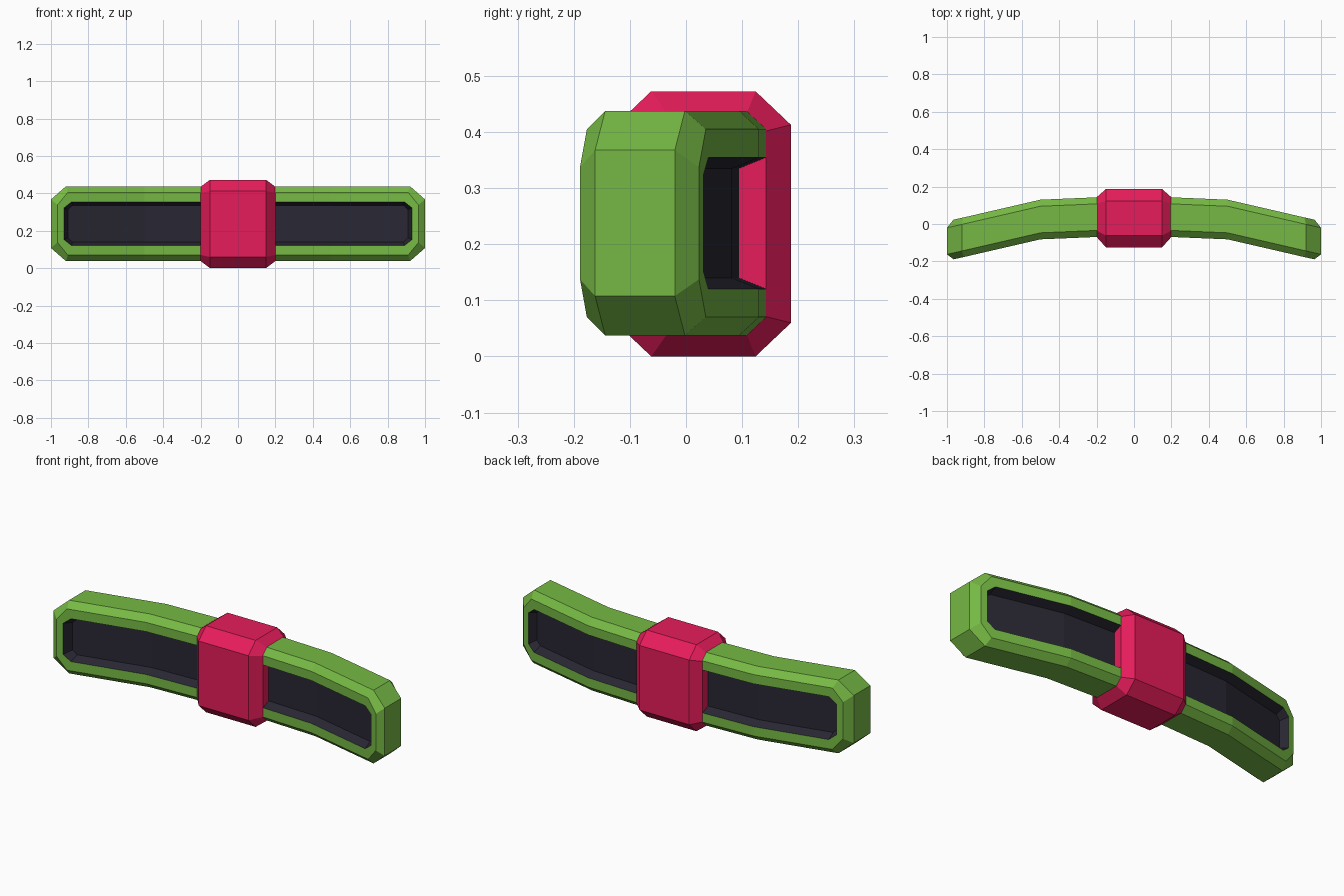
import bpy, bmesh

if "Cube" in bpy.data.objects:
    bpy.data.objects.remove(bpy.data.objects["Cube"])

CZ = 0.2375  # mid height


def material(name, rgb):
    m = bpy.data.materials.new(name)
    m.diffuse_color = (*rgb, 1)
    m.use_nodes = True
    m.node_tree.nodes["Principled BSDF"].inputs["Base Color"].default_value = m.diffuse_color
    return m


green = material("leaf green", (0.181, 0.485, 0.058))
dark = material("dark charcoal", (0.022, 0.020, 0.033))
pink = material("crimson pink", (0.80, 0.012, 0.105))


def bend(x):
    """Centre line of the bowed bar, seen from the top."""
    pts = [(0, 0.045), (0.5, 0.024), (0.92, -0.073), (0.97, -0.084), (1.0, -0.091)]
    x = abs(x)
    for (x0, y0), (x1, y1) in zip(pts, pts[1:]):
        if x <= x1:
            return y0 + (y1 - y0) * (x - x0) / (x1 - x0)
    return pts[-1][1]


def finish(bm, name, mats):
    bmesh.ops.recalc_face_normals(bm, faces=bm.faces[:])
    me = bpy.data.meshes.new(name)
    bm.to_mesh(me)
    bm.free()
    for m in mats:
        me.materials.append(m)
    ob = bpy.data.objects.new(name, me)
    bpy.context.collection.objects.link(ob)
    return ob


def bridge(bm, a, b, mat=0):
    n = len(a)
    for i in range(n):
        j = (i + 1) % n
        bm.faces.new((a[i], a[j], b[j], b[i])).material_index = mat


# Bowed bar: stacked octagonal outlines from the front recess to the back one
def bar_ring(bm, hx, cx, hz, cz, off):
    xs = [-hx, -cx, -0.5, 0, 0.5, cx, hx]
    zs = [cz, hz, hz, hz, hz, hz, cz]
    loop = list(zip(xs, zs)) + [(x, -z) for x, z in zip(xs[::-1], zs[::-1])]
    return [bm.verts.new((x, bend(x) + off, CZ + z)) for x, z in loop]


bm = bmesh.new()
half = [  # half length, corner x, half height, corner z, half depth
    (0.91, 0.885, 0.0975, 0.075, 0.058),
    (0.93, 0.89, 0.117, 0.085, 0.106),
    (0.965, 0.91, 0.1675, 0.10, 0.106),
    (1.0, 0.92, 0.20, 0.13, 0.071),
]
profile = [(*p[:4], -p[4]) for p in half] + [(*p[:4], p[4]) for p in half[::-1]]
rings = [bar_ring(bm, *p) for p in profile]
for k in range(len(rings) - 1):
    bridge(bm, rings[k], rings[k + 1], 1 if k in (0, 6) else 0)
for r in (rings[0], rings[-1]):  # recess floors
    for i in range(6):
        bm.faces.new((r[i], r[i + 1], r[12 - i], r[13 - i])).material_index = 1
finish(bm, "bowed_bar", [green, dark])


# Centre clasp: chamfered band around the middle of the bar
def clasp_ring(bm, x, yc, hy, cy, hz, cz):
    q = [(hy, cz), (cy, hz), (-cy, hz), (-hy, cz),
         (-hy, -cz), (-cy, -hz), (cy, -hz), (hy, -cz)]
    return [bm.verts.new((x, yc + y, CZ - 0.00125 + z)) for y, z in q]


bm = bmesh.new()
small = (0.037, 0.106, 0.072, 0.1985, 0.1655)
large = (0.031, 0.156, 0.093, 0.23625, 0.1765)
rings = [clasp_ring(bm, x, *p) for x, p in
         ((-0.2, small), (-0.15, large), (0.15, large), (0.2, small))]
for a, b in zip(rings, rings[1:]):
    bridge(bm, a, b)
bm.faces.new(rings[0])
bm.faces.new(rings[-1])
finish(bm, "centre_clasp", [pink])
